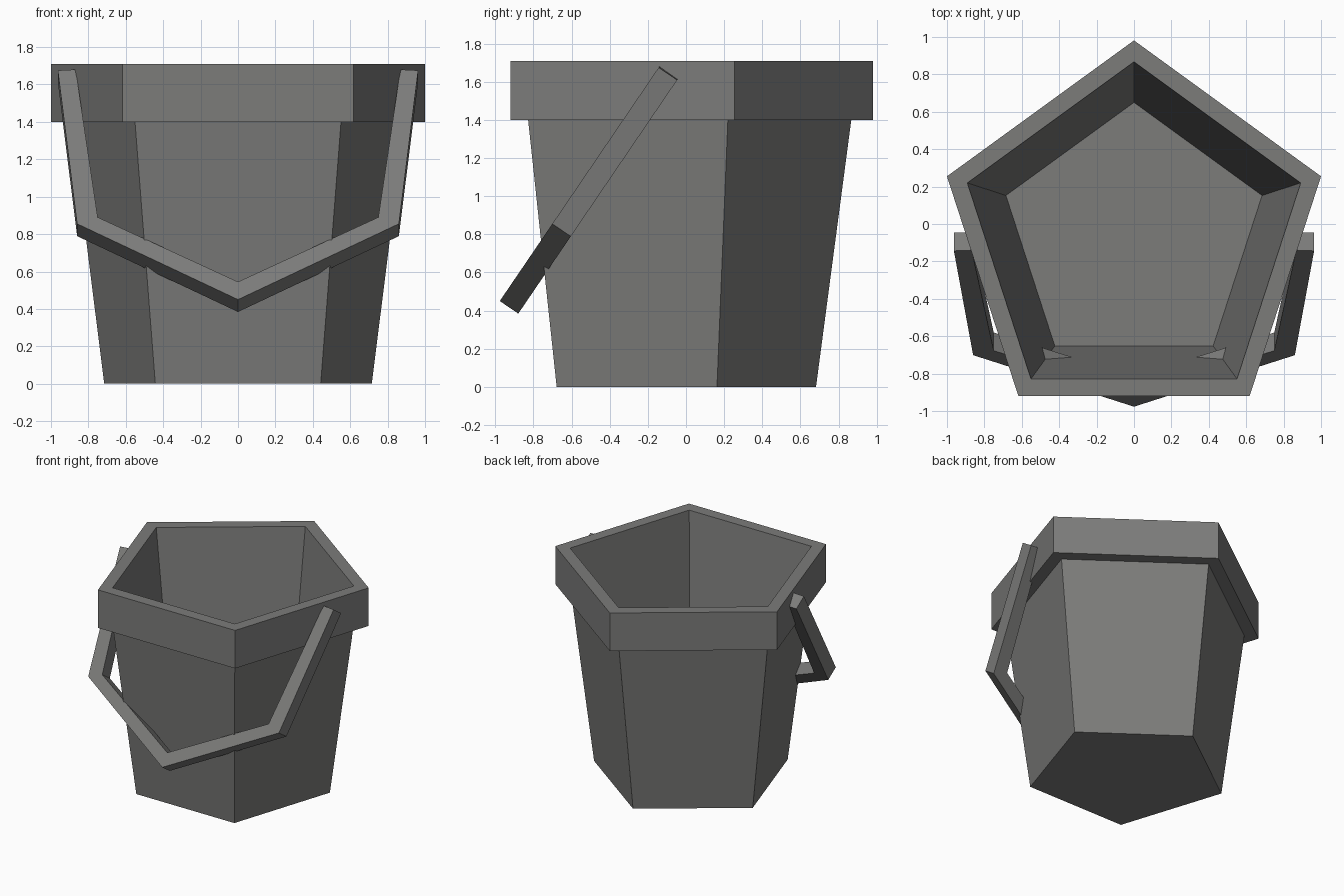
import bpy, bmesh, math

if "Cube" in bpy.data.objects:
    bpy.data.objects.remove(bpy.data.objects["Cube"])

grey = bpy.data.materials.new("dark grey")
grey.diffuse_color = (0.2, 0.2, 0.195, 1)
grey.use_nodes = True
grey.node_tree.nodes["Principled BSDF"].inputs["Base Color"].default_value = grey.diffuse_color


def finish(bm, name):
    bmesh.ops.recalc_face_normals(bm, faces=bm.faces[:])
    mesh = bpy.data.meshes.new(name)
    bm.to_mesh(mesh)
    bm.free()
    mesh.materials.append(grey)
    bpy.context.collection.objects.link(bpy.data.objects.new(name, mesh))


# Bucket: five-sided profile from the base, over the rim, down to the inner floor
CY = -0.07
profile = [(0.752, 0), (0.937, 1.4), (1.0515, 1.4), (1.0515, 1.71),
           (0.937, 1.71), (0.72, 0.08)]
bm = bmesh.new()
rings = []
for r, z in profile:
    angles = [math.radians(90 + 72 * i) for i in range(5)]
    rings.append([bm.verts.new((r * math.cos(a), CY + r * math.sin(a), z))
                  for a in angles])
for lower, upper in zip(rings, rings[1:]):
    for i in range(5):
        j = (i + 1) % 5
        bm.faces.new((lower[i], lower[j], upper[j], upper[i]))
bm.faces.new(rings[0])
bm.faces.new(rings[-1])
finish(bm, "bucket")

# Handle: angular band hanging in a tilted plane, drawn in front view (x, z)
outer = [(0.963, 1.675), (0.86, 0.855), (0, 0.45)]
inner = [(0.868, 1.68), (0.75, 0.89), (0, 0.545)]


def mirrored(half):
    return half + [(-x, z) for x, z in reversed(half[:-1])]


def section(x, z, back):
    y = -0.14 - (1.68 - z) / 1.47
    return (x, y + 0.097 * back, z - 0.066 * back)


bm = bmesh.new()
loops = []
for (xo, zo), (xi, zi) in zip(mirrored(outer), mirrored(inner)):
    loops.append([bm.verts.new(section(*p)) for p in
                  ((xo, zo, 0), (xi, zi, 0), (xi, zi, 1), (xo, zo, 1))])
for a, b in zip(loops, loops[1:]):
    for i in range(4):
        j = (i + 1) % 4
        bm.faces.new((a[i], a[j], b[j], b[i]))
bm.faces.new(loops[0])
bm.faces.new(loops[-1])
finish(bm, "handle")
